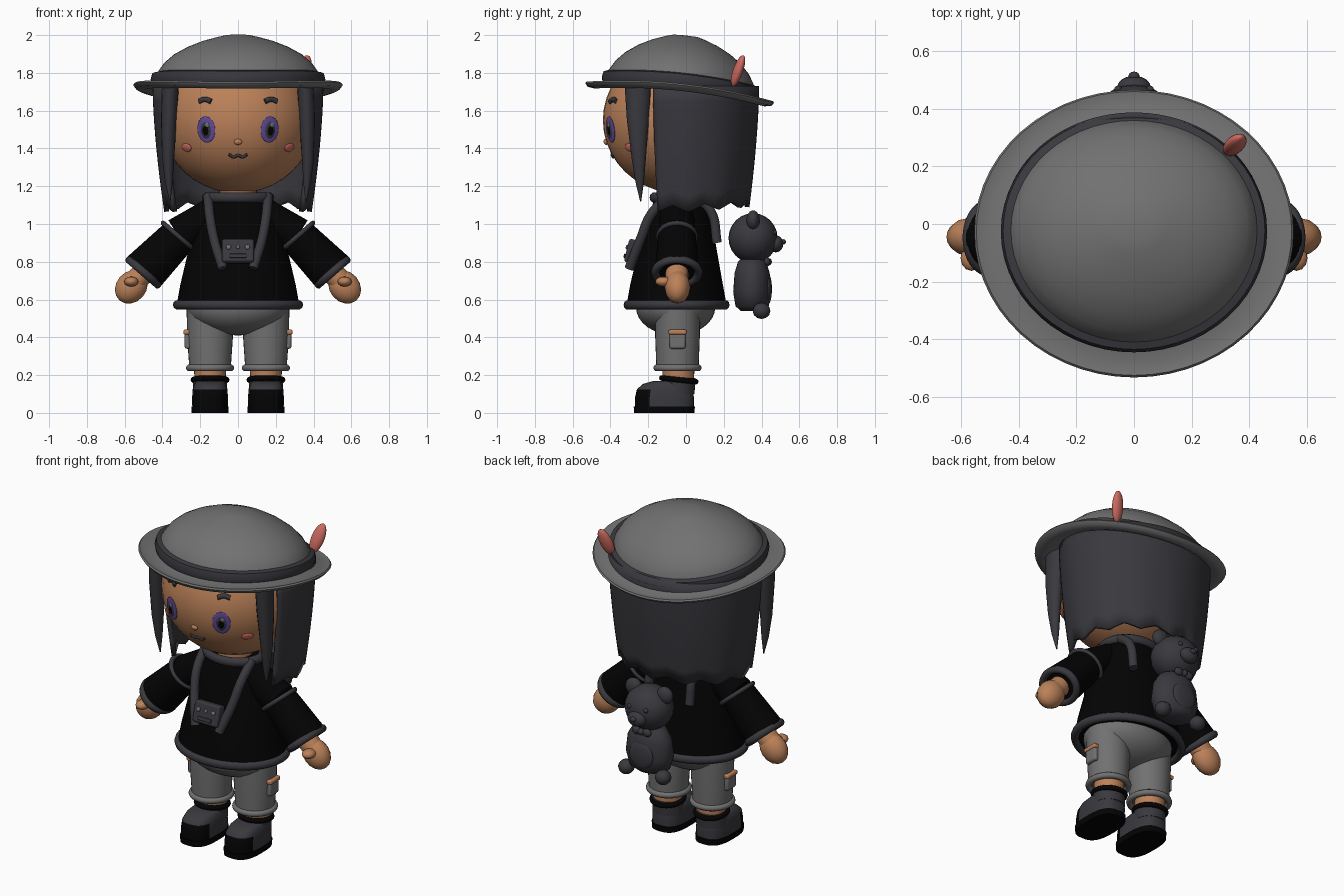
import bpy, bmesh, math
from math import sin, cos, pi, radians
from mathutils import Vector, Matrix

if "Cube" in bpy.data.objects:
    bpy.data.objects.remove(bpy.data.objects["Cube"])


def material(name, rgb):
    m = bpy.data.materials.new(name)
    m.use_nodes = True
    m.diffuse_color = (*rgb, 1)
    m.node_tree.nodes["Principled BSDF"].inputs["Base Color"].default_value = (*rgb, 1)
    return m


SKIN = material("warm skin", (0.5, 0.22, 0.1))
GREY = material("mid grey", (0.165, 0.165, 0.165))
DARK = material("charcoal", (0.04, 0.04, 0.048))
BLACK = material("black", (0.001, 0.001, 0.001))
PURPLE = material("violet", (0.12, 0.07, 0.34))
CORAL = material("coral", (0.62, 0.15, 0.12))
SIDES = ((1, "left"), (-1, "right"))


def finish(ob, name, mat, angle=50):
    ob.name = ob.data.name = name
    ob.data.materials.append(mat)
    bpy.ops.object.select_all(action='DESELECT')
    ob.select_set(True)
    bpy.context.view_layer.objects.active = ob
    bpy.ops.object.shade_smooth_by_angle(angle=radians(angle))
    return ob


def from_bmesh(bm, name, mat):
    bmesh.ops.recalc_face_normals(bm, faces=bm.faces)
    me = bpy.data.meshes.new(name)
    bm.to_mesh(me)
    bm.free()
    ob = bpy.data.objects.new(name, me)
    bpy.context.collection.objects.link(ob)
    return finish(ob, name, mat)


def loft(name, rings, mat, n=32, power=2.0):
    """Stack of level rings (cx, cy, z, rx, ry) with closed ends."""
    bm = bmesh.new()
    loops = []
    for cx, cy, z, rx, ry in rings:
        loop = []
        for i in range(n):
            c, s = cos(2 * pi * i / n), sin(2 * pi * i / n)
            px = math.copysign(abs(c) ** (2 / power), c)
            py = math.copysign(abs(s) ** (2 / power), s)
            loop.append(bm.verts.new((cx + rx * px, cy + ry * py, z)))
        loops.append(loop)
    for a, b in zip(loops, loops[1:]):
        for i in range(n):
            bm.faces.new((a[i], a[(i + 1) % n], b[(i + 1) % n], b[i]))
    bm.faces.new(loops[0])
    bm.faces.new(loops[-1])
    return from_bmesh(bm, name, mat)


def place(ob, loc, scale, rot):
    ob.matrix_world = Matrix.LocRotScale(Vector(loc), rot, Vector(scale))


def ball(name, loc, radii, mat, rot=None, seg=24):
    bpy.ops.mesh.primitive_uv_sphere_add(segments=seg, ring_count=seg // 2)
    ob = bpy.context.object
    place(ob, loc, radii, rot)
    return finish(ob, name, mat, 60)


def ring(name, loc, rx, ry, tube, mat, rot=None):
    bpy.ops.mesh.primitive_torus_add(major_radius=1, minor_radius=tube / rx,
                                     major_segments=40, minor_segments=10)
    ob = bpy.context.object
    place(ob, loc, (rx, ry, rx), rot)
    return finish(ob, name, mat)


def box(name, loc, size, mat, rot=None, bevel=0.012):
    bpy.ops.mesh.primitive_cube_add(size=1)
    ob = bpy.context.object
    ob.data.transform(Matrix.Diagonal((*size, 1)))
    place(ob, loc, (1, 1, 1), rot)
    mod = ob.modifiers.new("soft edges", 'BEVEL')
    mod.width, mod.segments = bevel, 3
    return finish(ob, name, mat)


def limb(name, a, b, r0, r1, mat):
    a, b = Vector(a), Vector(b)
    bpy.ops.mesh.primitive_cone_add(vertices=32, radius1=r0, radius2=r1, depth=(b - a).length)
    ob = bpy.context.object
    place(ob, (a + b) / 2, (1, 1, 1), (b - a).to_track_quat('Z', 'Y'))
    return finish(ob, name, mat)


def tube(name, pts, r, mat):
    cu = bpy.data.curves.new(name, 'CURVE')
    cu.dimensions, cu.bevel_depth, cu.bevel_resolution = '3D', r, 3
    cu.use_fill_caps, cu.resolution_u = True, 6
    sp = cu.splines.new('BEZIER')
    sp.bezier_points.add(len(pts) - 1)
    for p, co in zip(sp.bezier_points, pts):
        p.co, p.handle_left_type, p.handle_right_type = co, 'AUTO', 'AUTO'
    cu.materials.append(mat)
    ob = bpy.data.objects.new(name, cu)
    bpy.context.collection.objects.link(ob)


# Head and face
HEAD, HR = Vector((0, -0.04, 1.55)), Vector((0.405, 0.4, 0.387))
ball("head", HEAD, HR, SKIN, seg=40)
loft("neck", [(0, -0.03, 1.08, 0.1, 0.1), (0, -0.03, 1.25, 0.1, 0.1)], SKIN)


def on_face(x, z, out=0.0):
    u = 1 - (x / HR.x) ** 2 - ((z - HEAD.z) / HR.z) ** 2
    p = Vector((x, HEAD.y - HR.y * math.sqrt(u), z))
    n = Vector([(p[i] - HEAD[i]) / HR[i] ** 2 for i in range(3)]).normalized()
    return p + n * out, n


def face_patch(name, x, z, rx, rz, mat, out=0.0, depth=0.008):
    p, n = on_face(x, z, out)
    ball(name, p, (rx, depth, rz), mat, n.to_track_quat('Y', 'Z'))


for s, side in SIDES:
    face_patch(side + "_eye", s * 0.168, 1.5, 0.052, 0.07, PURPLE)
    face_patch(side + "_pupil", s * 0.168, 1.497, 0.031, 0.046, DARK, 0.004)
    face_patch(side + "_pupil_core", s * 0.168, 1.495, 0.02, 0.03, BLACK, 0.007, 0.007)
    face_patch(side + "_eye_glint", s * 0.168 + 0.008, 1.525, 0.012, 0.014, GREY, 0.01, 0.005)
    face_patch(side + "_cheek", s * 0.272, 1.405, 0.035, 0.024, CORAL, 0.001, 0.009)
    tube(side + "_eyebrow", [on_face(s * x, z)[0] for x, z in
         ((0.142, 1.648), (0.172, 1.66), (0.205, 1.65))], 0.014, DARK)
face_patch("nose", 0, 1.435, 0.022, 0.016, SKIN, 0.002, 0.012)
tube("mouth", [on_face(x, z)[0] for x, z in ((-0.048, 1.37), (-0.025, 1.355), (0, 1.364),
     (0.025, 1.355), (0.048, 1.37))], 0.008, DARK)

# Hair: softly ragged shell round the back, one pointed lock each side of the face
bm = bmesh.new()
cols, rows, grid = 64, 8, []
for i in range(cols + 1):
    a = radians(-28 + 236 * i / cols)
    tooth = abs((i / 8) % 1 - 0.5) * 2
    low = 1.065 + 0.035 * (1 - tooth) + 0.025 * max(0, sin(a))
    col = []
    for j in range(rows + 1):
        t = j / rows
        k = 1 - 0.14 * t ** 1.6
        z = 1.73 + (low - 1.73) * t
        col.append(bm.verts.new((0.44 * k * cos(a), 0.37 * k * sin(a) + 0.005, z)))
    grid.append(col)
for a, b in zip(grid, grid[1:]):
    for j in range(rows):
        bm.faces.new((a[j], b[j], b[j + 1], a[j + 1]))
hair = from_bmesh(bm, "back_hair", DARK)
mod = hair.modifiers.new("thickness", 'SOLIDIFY')
mod.thickness, mod.offset = 0.025, 0
for s, side in SIDES:
    loft(side + "_front_lock", [(s * 0.358, -0.255, 1.74, 0.045, 0.07), (s * 0.366, -0.255, 1.55, 0.042, 0.058),
         (s * 0.37, -0.25, 1.35, 0.032, 0.038), (s * 0.366, -0.245, 1.22, 0.02, 0.022),
         (s * 0.36, -0.24, 1.12, 0.003, 0.003)], DARK, 16)


# Hat: turned profiles, sides lifted, tilted down at the back
def hat_part(name, profile, mat, closed):
    bm = bmesh.new()
    vs = [bm.verts.new((r, 0, z)) for r, z in profile]
    es = [bm.edges.new(p) for p in zip(vs, vs[1:])]
    if closed:
        es.append(bm.edges.new((vs[-1], vs[0])))
    bmesh.ops.spin(bm, geom=vs + es, axis=(0, 0, 1), cent=(0, 0, 0), angle=2 * pi, steps=56)
    bmesh.ops.remove_doubles(bm, verts=bm.verts, dist=1e-4)
    for v in bm.verts:
        v.co.z += 0.14 * v.co.x ** 2
        v.co.y *= 0.905
    bm.transform(Matrix.Translation((0, -0.033, 1.7)) @ Matrix.Rotation(radians(-6), 4, 'X'))
    return from_bmesh(bm, name, mat)


hat_part("hat_crown", [(0.44, 0.01), (0.428, 0.075), (0.392, 0.13), (0.34, 0.18), (0.27, 0.225),
         (0.19, 0.262), (0.11, 0.288), (0.07, 0.298), (0, 0.3)], GREY, False)
hat_part("hat_brim", [(0.42, 0.0), (0.5, -0.03), (0.54, -0.024), (0.555, -0.007), (0.548, 0.002),
         (0.5, -0.006), (0.42, 0.025)], GREY, True)
hat_part("hat_band", [(0.43, 0.005), (0.455, 0.01), (0.463, 0.035), (0.455, 0.066), (0.42, 0.078)], DARK, True)
ball("feather", (0.35, 0.275, 1.81), (0.026, 0.038, 0.09), CORAL,
     Vector((0.04, 0.06, 0.17)).to_track_quat('Z', 'X') @ Matrix.Rotation(radians(45), 3, 'Z').to_quaternion())

# Top with trims
loft("shirt", [(0, -0.05, 0.57, 0.325, 0.265), (0, -0.05, 0.68, 0.305, 0.245), (0, -0.045, 0.85, 0.265, 0.21),
     (0, -0.035, 1.0, 0.23, 0.175), (0, -0.03, 1.08, 0.2, 0.155), (0, -0.03, 1.14, 0.16, 0.135)], BLACK, 40)
ring("shirt_hem", (0, -0.05, 0.572), 0.32, 0.26, 0.025, DARK)
ring("collar", (0, -0.03, 1.14), 0.165, 0.14, 0.027, DARK)

# Arms and hands
for s, side in SIDES:
    root, mid, wrist = (Vector((s * x, -0.048, z)) for x, z in ((0.15, 1.04), (0.315, 0.935), (0.5, 0.745)))
    limb(side + "_upper_sleeve", root, mid, 0.09, 0.1, BLACK)
    limb(side + "_lower_sleeve", mid, wrist, 0.1, 0.118, BLACK)
    ball(side + "_shoulder", root, (0.092, 0.092, 0.092), BLACK)
    aim = Vector((s * 0.65, 0, -0.75)).to_track_quat('Z', 'Y')
    ring(side + "_sleeve_band", mid, 0.098, 0.106, 0.013, DARK, aim)
    ring(side + "_cuff", wrist, 0.114, 0.1, 0.022, DARK, aim)
    limb(side + "_wrist", wrist - Vector((s * 0.03, 0, -0.03)), (s * 0.56, -0.048, 0.68), 0.06, 0.06, SKIN)
    ball(side + "_hand", (s * 0.565, -0.045, 0.667), (0.068, 0.08, 0.095), SKIN, aim, 16)
    ball(side + "_thumb", (s * 0.565, -0.118, 0.695), (0.038, 0.045, 0.027), SKIN, None, 12)

# Straps and chest gadget
for s, side in SIDES:
    tube(side + "_front_strap", [(s * 0.158, -0.09, 1.15), (s * 0.15, -0.185, 1.05),
         (s * 0.127, -0.24, 0.92), (s * 0.08, -0.3, 0.765)], 0.026, DARK)
    tube(side + "_back_strap", [(s * 0.14, 0.05, 1.14), (s * 0.14, 0.13, 1.07), (s * 0.14, 0.165, 0.9)], 0.026, DARK)
tilt = Matrix.Rotation(radians(-14), 3, 'X').to_quaternion()
box("gadget", (0, -0.285, 0.855), (0.17, 0.06, 0.125), DARK, tilt)
for x, r in ((-0.05, 0.013), (0, 0.01), (0.05, 0.013)):
    ball("gadget_button", (x, -0.312, 0.878), (r, 0.007, r), GREY, tilt, 12)
box("gadget_slot", (0, -0.326, 0.832), (0.09, 0.008, 0.022), DARK, tilt, 0.003)

# Trousers, legs and shoes
ball("hips", (0, -0.055, 0.56), (0.27, 0.21, 0.15), GREY, seg=32)
for s, side in SIDES:
    x = s * 0.148
    loft(side + "_trouser_leg", [(x, -0.045, 0.24, 0.11, 0.112), (x, -0.045, 0.4, 0.121, 0.118),
         (x, -0.045, 0.58, 0.125, 0.12)], GREY)
    ring(side + "_trouser_cuff", (x, -0.045, 0.238), 0.11, 0.11, 0.018, GREY)
    box(side + "_pocket", (s * 0.265, -0.045, 0.387), (0.035, 0.085, 0.095), GREY)
    box(side + "_pocket_flap", (s * 0.27, -0.045, 0.428), (0.038, 0.095, 0.025), SKIN, None, 0.008)
    loft(side + "_shin", [(x, -0.04, 0.14, 0.082, 0.082), (x, -0.04, 0.26, 0.085, 0.085)], SKIN)
    loft(side + "_sock", [(x, -0.04, 0.1, 0.09, 0.085), (x, -0.04, 0.185, 0.09, 0.09)], DARK)
    ring(side + "_ankle_strap", (x, -0.038, 0.175), 0.088, 0.09, 0.015, BLACK,
         Matrix.Rotation(radians(-6), 3, 'X').to_quaternion())
    loft(side + "_sole", [(x, -0.115, 0, 0.097, 0.16), (x, -0.115, 0.035, 0.099, 0.162)], BLACK, 32, 2.8)
    shoe = loft(side + "_shoe", [(x, -0.115, 0.03, 0.094, 0.156), (x, -0.114, 0.08, 0.095, 0.156),
                (x, -0.112, 0.125, 0.092, 0.148), (x, -0.1, 0.153, 0.084, 0.128),
                (x, -0.08, 0.17, 0.07, 0.09)], DARK, 32, 2.8)
    shoe.data.materials.append(BLACK)
    for f in shoe.data.polygons:
        f.material_index = int(f.center.y < -0.2 and f.center.z < 0.135)

# Bear on the back
ball("bear_head", (0, 0.355, 0.925), (0.142, 0.13, 0.132), DARK)
loft("bear_body", [(0, 0.35, 0.54, 0.08, 0.06), (0, 0.35, 0.565, 0.125, 0.088), (0, 0.35, 0.64, 0.148, 0.1),
     (0, 0.35, 0.74, 0.136, 0.093), (0, 0.35, 0.8, 0.1, 0.075), (0, 0.35, 0.83, 0.04, 0.04)], DARK)
ball("bear_belly", (0, 0.435, 0.655), (0.08, 0.02, 0.08), DARK)
ball("bear_snout", (0, 0.475, 0.895), (0.058, 0.04, 0.045), DARK)
ball("bear_nose", (0, 0.513, 0.905), (0.02, 0.017, 0.015), DARK, None, 12)
ball("bear_bow_knot", (0, 0.435, 0.8), (0.02, 0.02, 0.02), DARK, None, 12)
for s, side in SIDES:
    ball(side + "_bear_ear", (s * 0.105, 0.355, 1.02), (0.052, 0.035, 0.052), DARK)
    ball(side + "_bear_eye", (s * 0.055, 0.467, 0.955), (0.014, 0.014, 0.014), DARK, None, 12)
    ball(side + "_bear_bow", (s * 0.035, 0.43, 0.8), (0.03, 0.018, 0.024), DARK, None, 12)
    ball(side + "_bear_foot", (s * 0.125, 0.4, 0.54), (0.047, 0.047, 0.043), DARK, None, 12)
